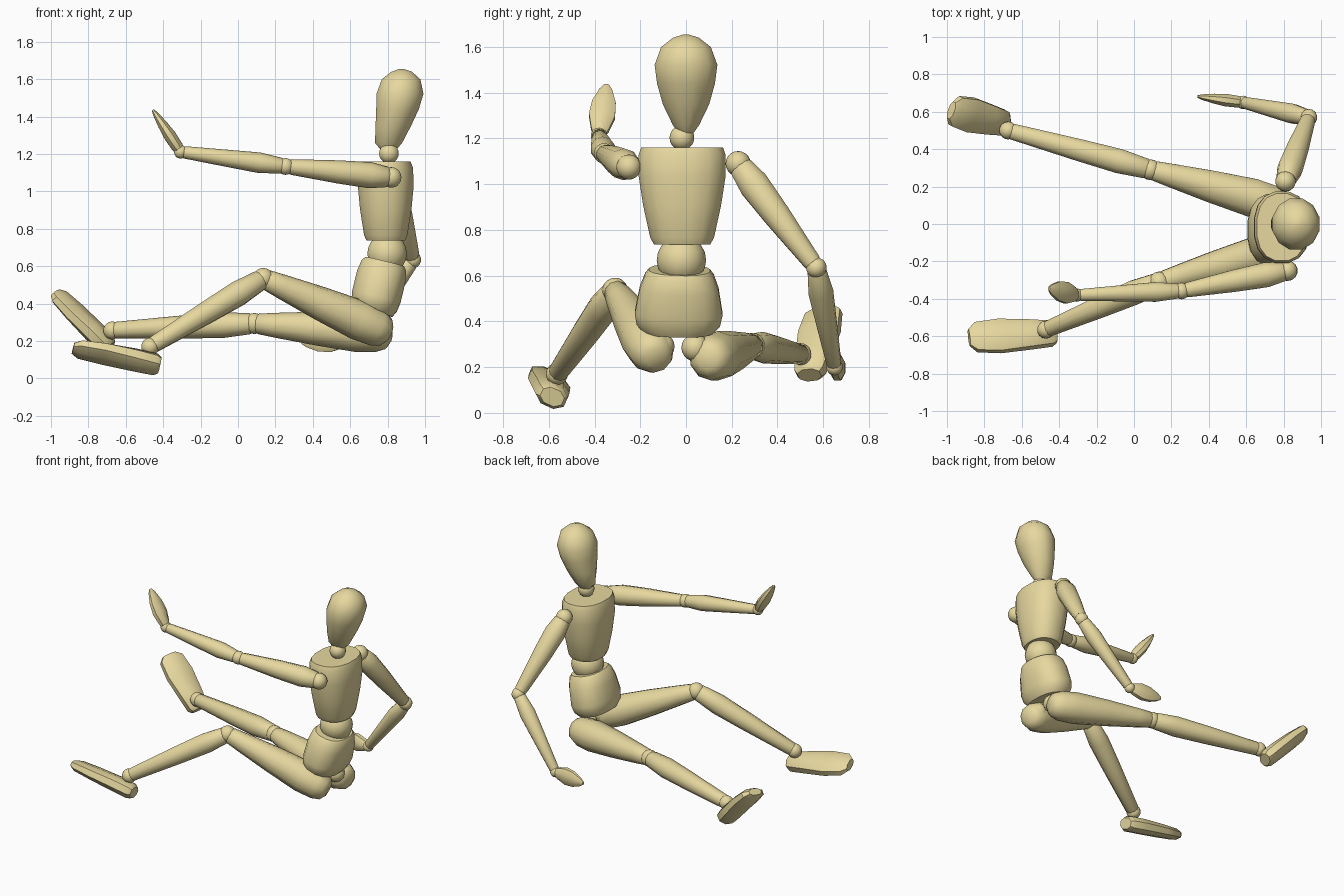
import bpy, bmesh, math
from mathutils import Vector

if "Cube" in bpy.data.objects:
    bpy.data.objects.remove(bpy.data.objects["Cube"])

wood = bpy.data.materials.new("wood")
wood.diffuse_color = (0.8, 0.69, 0.35, 1)
wood.use_nodes = True
wood.node_tree.nodes["Principled BSDF"].inputs["Base Color"].default_value = wood.diffuse_color


def finish(name, bm):
    bmesh.ops.recalc_face_normals(bm, faces=bm.faces)
    me = bpy.data.meshes.new(name)
    bm.to_mesh(me)
    bm.free()
    ob = bpy.data.objects.new(name, me)
    bpy.context.collection.objects.link(ob)
    me.materials.append(wood)
    bpy.context.view_layer.objects.active = ob
    ob.select_set(True)
    bpy.ops.object.shade_smooth_by_angle(angle=math.radians(40))
    ob.select_set(False)


def ball(name, c, r):
    bm = bmesh.new()
    bmesh.ops.create_uvsphere(bm, u_segments=14, v_segments=10, radius=r)
    bmesh.ops.translate(bm, verts=bm.verts, vec=Vector(c))
    finish(name, bm)


def loft(name, p0, p1, rings, up=(0, 0, 1), n=10, power=1.0):
    """Rings of (t, half width, half height, offset along up) from p0 to p1."""
    p0, p1 = Vector(p0), Vector(p1)
    d = (p1 - p0).normalized()
    u = Vector(up)
    u = (u - d * u.dot(d)).normalized()
    side = d.cross(u)
    bm = bmesh.new()
    loops = []
    for t, w, h, off in rings:
        loop = []
        for i in range(n):
            a = 2 * math.pi * (i + 0.5) / n
            c, s = math.cos(a), math.sin(a)
            c = math.copysign(abs(c) ** power, c)
            s = math.copysign(abs(s) ** power, s)
            loop.append(bm.verts.new(p0.lerp(p1, t) + side * w * c + u * (h * s + off)))
        loops.append(loop)
    for a, b in zip(loops, loops[1:]):
        for i in range(n):
            j = (i + 1) % n
            bm.faces.new((a[i], a[j], b[j], b[i]))
    bm.faces.new(loops[0])
    bm.faces.new(loops[-1])
    finish(name, bm)


def limb(name, p0, p1, profile):
    loft(name, p0, p1, [(t, r, r, 0) for t, r in profile])


# Head, neck, trunk
loft("head", (0.805, 0, 1.225), (0.805, 0, 1.655),
     [(0, .035, .045, 0), (.08, .06, .075, 0), (.29, .105, .098, .025), (.5, .131, .118, .048),
      (.69, .142, .13, .061), (.87, .113, .107, .067), (.965, .06, .057, .07), (1, .012, .012, .07)],
     up=(1, 0, 0), n=12)
ball("neck_joint", (0.807, -0.018, 1.203), 0.054)
loft("chest", (0.79, -0.017, 0.737), (0.79, -0.017, 1.16),
     [(0, .125, .105, 0), (.07, .142, .118, 0), (.4, .173, .14, 0), (.7, .193, .152, 0),
      (.92, .194, .148, 0), (1, .182, .135, 0)], up=(1, 0, 0), n=16, power=0.85)
ball("waist_joint", (0.797, -0.02, 0.668), 0.108)
loft("pelvis", (0.72, -0.034, 0.355), (0.785, -0.028, 0.625),
     [(0, .155, .11, 0), (.12, .185, .127, 0), (.3, .195, .135, 0), (.7, .175, .135, 0),
      (.92, .152, .125, 0), (1, .135, .108, 0)], up=(1, 0, 0), n=16, power=0.85)

THIGH = [(0, .045), (.03, .08), (.1, .1), (.25, .108), (.55, .09), (.85, .066), (.97, .055), (1, .04)]
SHIN = [(0, .04), (.03, .056), (.22, .069), (.5, .062), (.97, .045), (1, .035)]
UPPER = [(0, .035), (.04, .055), (.2, .07), (.5, .062), (.94, .042), (1, .032)]
FORE = [(0, .03), (.04, .042), (.25, .055), (.55, .046), (.96, .033), (1, .025)]
HAND = [(0, .026, .026, 0), (.12, .042, .034, 0), (.38, .062, .036, 0), (.65, .056, .028, 0),
        (.9, .03, .016, 0), (1, .012, .007, 0)]
FOOT = [(0, .055, .04, 0), (.05, .072, .055, 0), (.3, .085, .055, 0), (.65, .1, .048, -.004),
        (.92, .088, .04, -.008), (1, .05, .025, -.01)]

# Legs: hip ball, hip end, knee, ankle, heel, toe, foot up direction
legs = {
    "right": ((.74, -.11, .29), (.81, -.13, .24), (.135, -.31, .535), (-.47, -.565, .17),
              (-.418, -.585, .07), (-.88, -.603, .17), (.2, .43, .88)),
    "left": ((.75, .04, .285), (.815, .09, .235), (.088, .29, .294), (-.673, .5, .257),
             (-.69, .54, .165), (-.97, .605, .465), (.7, -.35, .65)),
}
for s, (ballp, hip, knee, ankle, heel, toe, up) in legs.items():
    ball(s + "_hip_joint", ballp, .06)
    limb(s + "_thigh", hip, knee, THIGH)
    ball(s + "_knee_joint", knee, .056)
    limb(s + "_shin", knee, ankle, SHIN)
    ball(s + "_ankle_joint", ankle, .048)
    loft(s + "_foot", heel, toe, FOOT, up=up, n=8, power=0.9)

# Arms: shoulder, elbow, wrist, fingertip, back-of-hand direction
arms = {
    "right": ((.82, -.25, 1.075), (.254, -.358, 1.134), (-.307, -.38, 1.212),
              (-.455, -.347, 1.435), (1, 0, .5)),
    "left": ((.81, .228, 1.09), (.935, .57, .635), (.583, .65, .2),
             (.34, .682, .195), (0, 1, 0)),
}
for s, (shoulder, elbow, wrist, tip, up) in arms.items():
    ball(s + "_shoulder_joint", shoulder, .055)
    limb(s + "_upper_arm", shoulder, elbow, UPPER)
    ball(s + "_elbow_joint", elbow, .045)
    limb(s + "_forearm", elbow, wrist, FORE)
    ball(s + "_wrist_joint", wrist, .036)
    loft(s + "_hand", wrist, tip, HAND, up=up, n=8)
